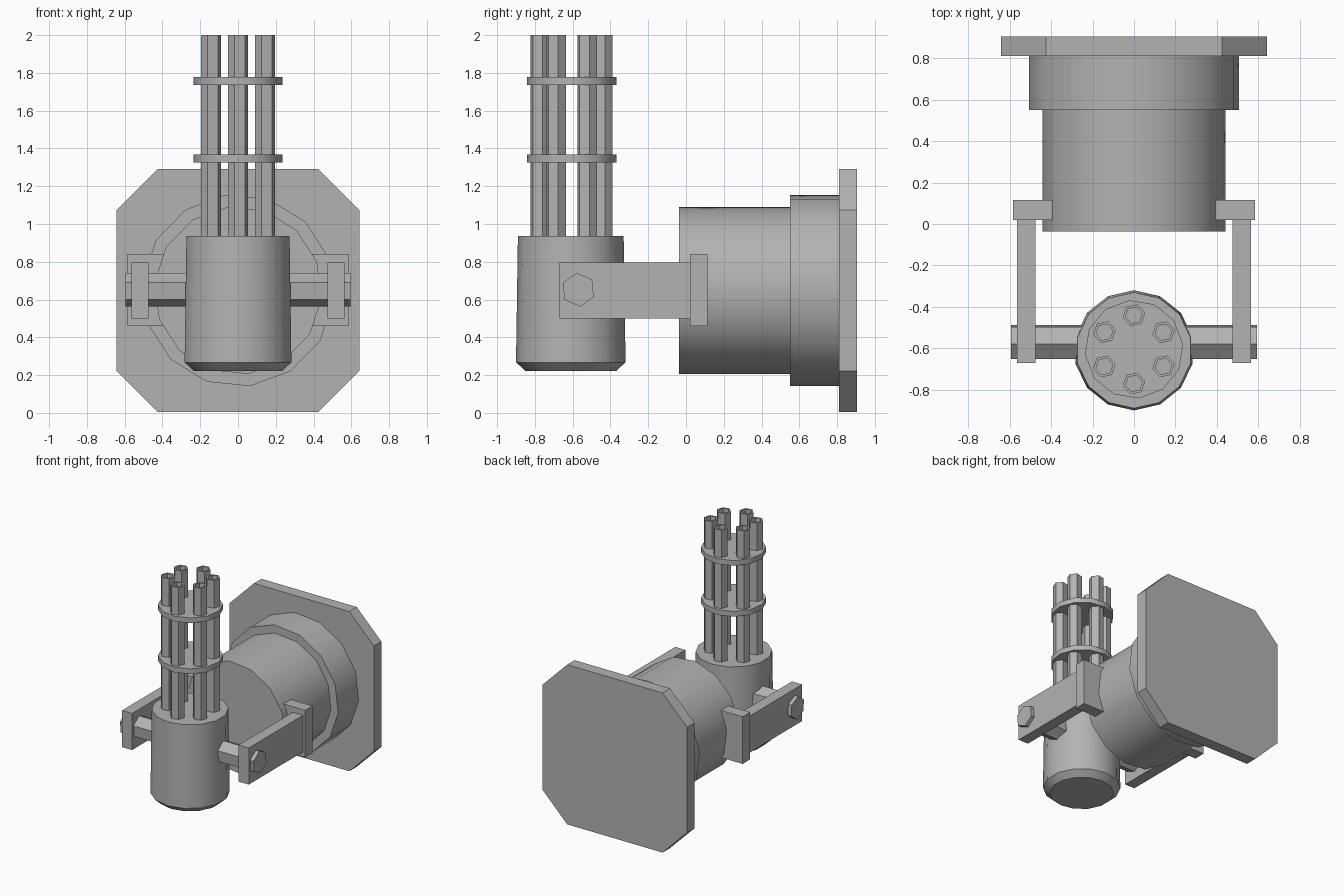
import bpy
import math
from mathutils import Matrix, Vector

cube = bpy.data.objects.get("Cube")
if cube:
    bpy.data.objects.remove(cube, do_unlink=True)

grey = bpy.data.materials.new("metal_grey")
grey.use_nodes = True
COLOUR = (0.45, 0.45, 0.45, 1)
grey.diffuse_color = COLOUR
grey.node_tree.nodes["Principled BSDF"].inputs["Base Color"].default_value = COLOUR

AXES = {
    "z": Matrix.Identity(3),
    "y": Matrix.Rotation(-math.pi / 2, 3, "X"),
    "x": Matrix.Rotation(math.pi / 2, 3, "Y"),
}


def make_object(name, verts, faces):
    mesh = bpy.data.meshes.new(name)
    mesh.from_pydata(verts, [], faces)
    mesh.materials.append(grey)
    mesh.update()
    obj = bpy.data.objects.new(name, mesh)
    bpy.context.collection.objects.link(obj)
    return obj


def turned(name, profile, sides, origin, axis="z", spin=0.0, smooth=True):
    """Sweep (radius, height) rings around an axis and cap both ends."""
    verts, faces = [], []
    for radius, height in profile:
        for i in range(sides):
            a = 2 * math.pi * i / sides + spin
            point = Vector((radius * math.cos(a), radius * math.sin(a), height))
            verts.append(AXES[axis] @ point + Vector(origin))
    for r in range(len(profile) - 1):
        for i in range(sides):
            j = (i + 1) % sides
            low, high = r * sides, (r + 1) * sides
            faces.append((low + i, low + j, high + j, high + i))
    faces.append(tuple(reversed(range(sides))))
    faces.append(tuple(range(len(verts) - sides, len(verts))))
    obj = make_object(name, verts, faces)
    if smooth:
        bpy.ops.object.select_all(action="DESELECT")
        obj.select_set(True)
        bpy.context.view_layer.objects.active = obj
        bpy.ops.object.shade_smooth_by_angle(angle=math.radians(32))
    return obj


def box(name, low, high):
    bpy.ops.mesh.primitive_cube_add(size=1)
    obj = bpy.context.object
    obj.name = name
    low, high = Vector(low), Vector(high)
    obj.data.transform(Matrix.Translation((low + high) / 2) @ Matrix.Diagonal((high - low).to_4d()))
    obj.data.materials.append(grey)
    return obj


# Wall plate: a square with clipped corners
HALF, CLIP, MID_Z = 0.643, 0.425, 0.648
outline = []
for sx, sz in ((1, 1), (-1, 1), (-1, -1), (1, -1)):
    pair = [(sx * HALF, sz * CLIP), (sx * CLIP, sz * HALF)]
    outline += pair if sx * sz > 0 else pair[::-1]
plate_verts = [(x, y, z + MID_Z) for y in (0.81, 0.905) for x, z in outline]
plate_faces = [tuple(range(8))[::-1], tuple(range(8, 16))]
plate_faces += [(i, (i + 1) % 8, (i + 1) % 8 + 8, i + 8) for i in range(8)]
plate = make_object("wall_plate", plate_verts, [f[::-1] for f in plate_faces])

# Mount: wide collar and narrower neck
turned("mount_collar", [(0.51, 0.55), (0.51, 0.815)], 14, (0, 0, MID_Z), "y", 0.1)
turned("mount_neck", [(0.445, -0.037), (0.445, 0.56)], 14, (0, 0, MID_Z), "y", 0.1)

# Fork arms and the brackets joining them to the neck
for side, s in (("left", 1), ("right", -1)):
    for part, x0, x1, y0, y1, z0, z1 in (
        ("arm", 0.475, 0.565, -0.67, 0.03, 0.5, 0.795),
        ("bracket", 0.38, 0.585, 0.02, 0.115, 0.46, 0.84),
    ):
        xs = sorted((s * x0, s * x1))
        box(f"{side}_{part}", (xs[0], y0, z0), (xs[1], y1, z1))

# Hexagonal pivot rod
turned("pivot_rod", [(0.09, -0.595), (0.09, 0.595)], 6, (0, -0.57, 0.652), "x", 0.1, False)

# Drum with bevelled foot
DRUM_Y = -0.605
drum_profile = [(0.24, 0.222), (0.29, 0.268), (0.28, 0.937)]
turned("drum", drum_profile, 14, (0, DRUM_Y - 0.005, 0), "z", -math.pi / 2)

# Ring of barrels with shallow muzzles
for i in range(6):
    a = math.radians(90 + 60 * i)
    place = (0.165 * math.cos(a), DRUM_Y + 0.165 * math.sin(a), 0)
    turned(f"barrel_{i + 1}", [(0.055, 0.9), (0.055, 2.0), (0.041, 2.0), (0.041, 1.96)],
           6, place, "z", 0.2, False)

# Clamp discs around the barrels
for name, base in (("lower_clamp", 1.325), ("upper_clamp", 1.735)):
    turned(name, [(0.238, base), (0.238, base + 0.042)], 12, (0, DRUM_Y, 0), "z", 0.1)
